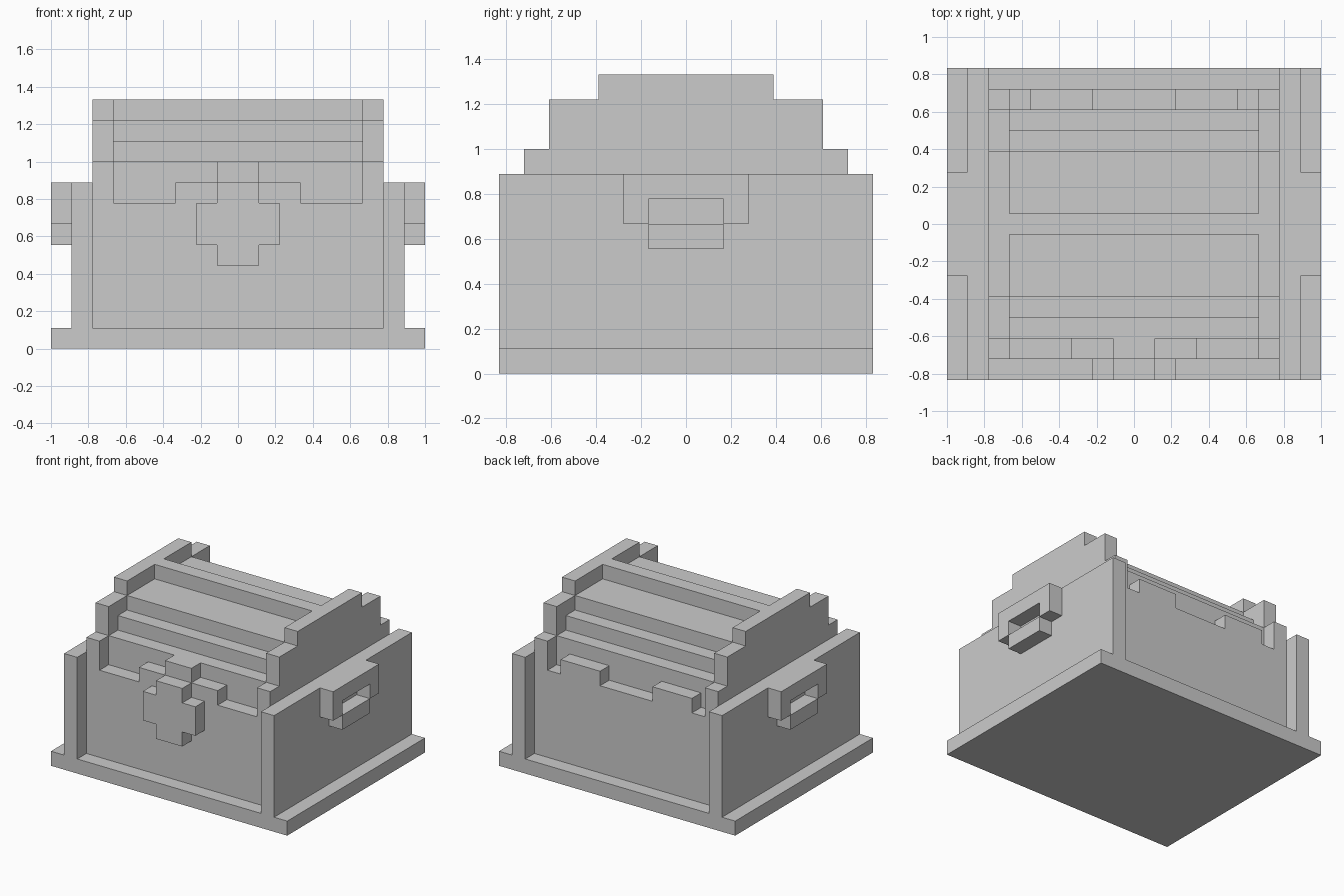
import bpy, bmesh
from mathutils import Vector

if "Cube" in bpy.data.objects:
    bpy.data.objects.remove(bpy.data.objects["Cube"])

U = 1 / 9  # one block of the model's grid


def finish(name, bm):
    bmesh.ops.recalc_face_normals(bm, faces=bm.faces)
    bmesh.ops.scale(bm, vec=(U, U, U), verts=bm.verts)
    mesh = bpy.data.meshes.new(name)
    bm.to_mesh(mesh)
    bm.free()
    obj = bpy.data.objects.new(name, mesh)
    bpy.context.collection.objects.link(obj)
    return obj


def boxes(name, *spans):
    """One object from boxes given as ((x0, x1), (y0, y1), (z0, z1))."""
    bm = bmesh.new()
    for span in spans:
        verts = bmesh.ops.create_cube(bm, size=1)["verts"]
        for v in verts:
            v.co = Vector([s[0] if c < 0 else s[1] for s, c in zip(span, v.co)])
    return finish(name, bm)


def prism(name, half, axis, start, end):
    """Mirror a half profile of (offset, z) points and extrude it along x or y."""
    outline = half + [(-a, z) for a, z in reversed(half)]
    bm = bmesh.new()
    pts = [(start, a, z) if axis == "x" else (a, start, z) for a, z in outline]
    face = bm.faces.new([bm.verts.new(p) for p in pts])
    new = bmesh.ops.extrude_face_region(bm, geom=[face])["geom"]
    step = Vector((end - start, 0, 0) if axis == "x" else (0, end - start, 0))
    bmesh.ops.translate(bm, vec=step, verts=[g for g in new if isinstance(g, bmesh.types.BMVert)])
    return finish(name, bm)


def mirror_x(obj):
    # World-origin mirror for left/right pairs
    obj.modifiers.new("Mirror", "MIRROR").use_axis[0] = True
    return obj


# Base slab and main body
boxes("base", ((-9, 9), (-7.5, 7.5), (0, 1)))
boxes("body", ((-7, 7), (-6.5, 6.5), (1, 7)))

# Side walls
mirror_x(boxes("side_walls", ((7, 8), (-7.5, 7.5), (1, 8))))

# Carrying handles: top bar, two posts, lower grip
mirror_x(boxes("handles",
               ((8, 9), (-2.5, 2.5), (7, 8)),
               ((8, 9), (-2.5, -1.5), (6, 7)),
               ((8, 9), (1.5, 2.5), (6, 7)),
               ((8, 9), (-1.5, 1.5), (5, 6))))

# Stepped lid with a centre ridge
prism("lid", [(5.5, 7), (5.5, 9), (4.5, 9), (4.5, 10), (3.5, 10), (3.5, 11),
              (0.5, 11), (0.5, 12)], "x", -6, 6)

# Raised lid ends
mirror_x(prism("lid_ends", [(6.5, 7), (6.5, 9), (5.5, 9), (5.5, 11), (3.5, 11), (3.5, 12)],
               "x", 6, 7))

# Front lid flap with the hasp, and rear tabs
prism("front_flap", [(3, 7), (3, 8), (1, 8), (1, 9)], "y", -6.5, -5.5)
mirror_x(boxes("rear_tabs", ((2, 5), (5.5, 6.5), (7, 8))))

# Lock plate
prism("lock", [(1, 4), (1, 5), (2, 5), (2, 7), (1, 7), (1, 8)], "y", -7.5, -6.5)
